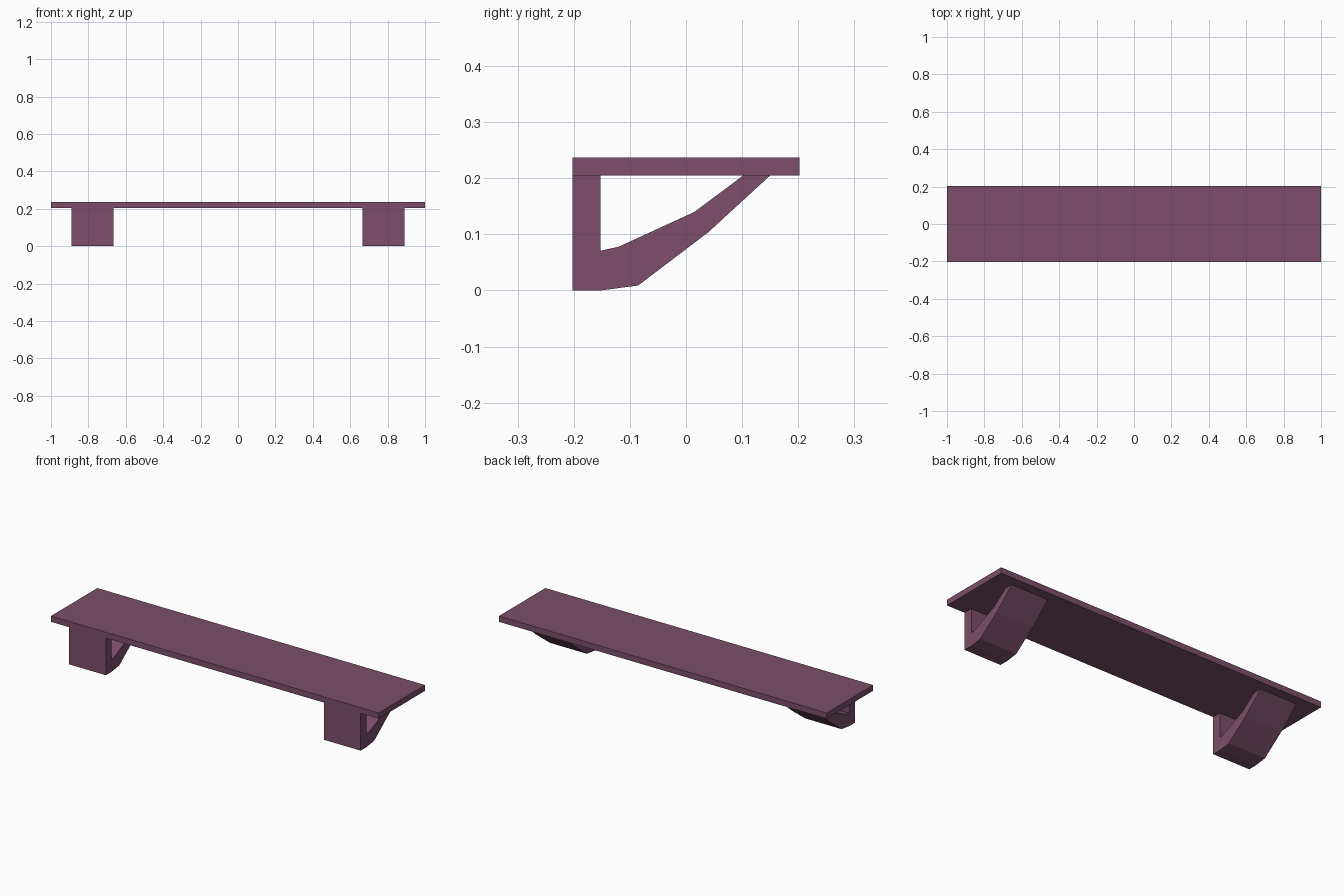
import bpy, bmesh

if "Cube" in bpy.data.objects:
    bpy.data.objects.remove(bpy.data.objects["Cube"])

mat = bpy.data.materials.new("plum_paint")
mat.diffuse_color = (0.2, 0.078, 0.143, 1)
mat.use_nodes = True
mat.node_tree.nodes["Principled BSDF"].inputs["Base Color"].default_value = mat.diffuse_color


def extrude_profile(name, profile, x0, x1):
    """Extrude a (y, z) outline along x."""
    bm = bmesh.new()
    face = bm.faces.new([bm.verts.new((x0, y, z)) for y, z in profile])
    ext = bmesh.ops.extrude_face_region(bm, geom=[face])
    verts = [g for g in ext["geom"] if isinstance(g, bmesh.types.BMVert)]
    bmesh.ops.translate(bm, verts=verts, vec=(x1 - x0, 0, 0))
    bmesh.ops.recalc_face_normals(bm, faces=bm.faces)
    mesh = bpy.data.meshes.new(name)
    bm.to_mesh(mesh)
    bm.free()
    mesh.materials.append(mat)
    obj = bpy.data.objects.new(name, mesh)
    bpy.context.collection.objects.link(obj)
    return obj


# Shelf board
D, Z0, Z1 = 0.202, 0.205, 0.237
extrude_profile("shelf_board", [(-D, Z0), (D, Z0), (D, Z1), (-D, Z1)], -1, 1)

# Brackets: upright plate with a bent brace rising to the board
bracket = [(-D, 0), (-0.152, 0), (-0.085, 0.009), (0.04, 0.104), (0.15, Z0),
           (0.102, Z0), (0.015, 0.14), (-0.12, 0.078), (-0.152, 0.071),
           (-0.152, Z0), (-D, Z0)]
for side, x0 in (("left", -0.89), ("right", 0.665)):
    extrude_profile(side + "_bracket", bracket, x0, x0 + 0.225)
